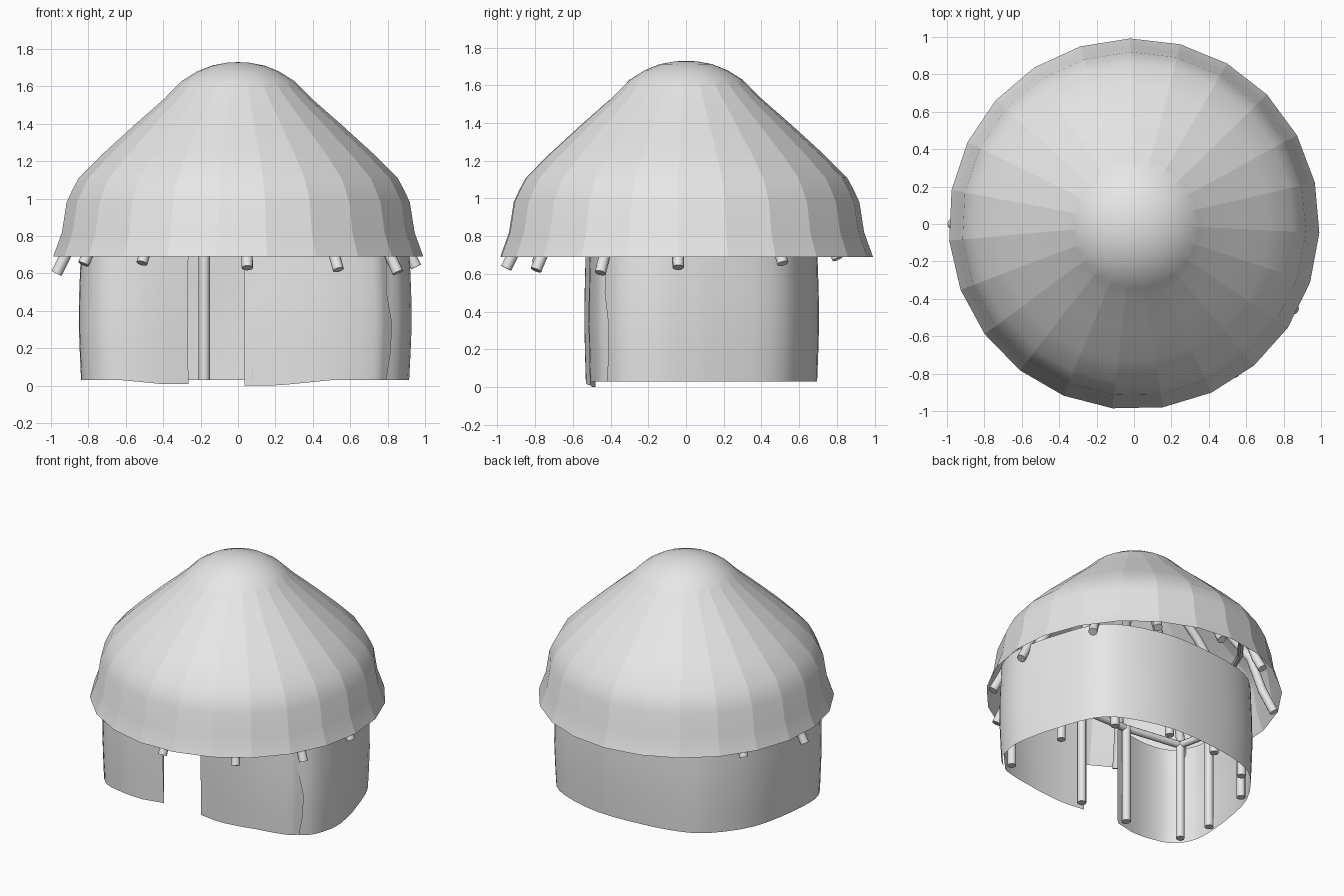
import bpy, bmesh, math
from mathutils import Vector
from mathutils.geometry import interpolate_bezier

if "Cube" in bpy.data.objects:
    bpy.data.objects.remove(bpy.data.objects["Cube"])

grey = bpy.data.materials.new("pale_grey")
grey.diffuse_color = (0.8, 0.8, 0.8, 1)
grey.use_nodes = True
grey.node_tree.nodes["Principled BSDF"].inputs["Base Color"].default_value = grey.diffuse_color


def add_mesh(name, verts, faces, angle=40, split=None):
    me = bpy.data.meshes.new(name)
    me.from_pydata([tuple(v) for v in verts], [], faces)
    me.materials.append(grey)
    ob = bpy.data.objects.new(name, me)
    bpy.context.collection.objects.link(ob)
    bm = bmesh.new()
    bm.from_mesh(me)
    bmesh.ops.recalc_face_normals(bm, faces=bm.faces)
    if split:
        bmesh.ops.split_edges(bm, edges=[e for e in bm.edges if split(e)])
    bm.to_mesh(me)
    bm.free()
    bpy.ops.object.select_all(action='DESELECT')
    ob.select_set(True)
    bpy.context.view_layer.objects.active = ob
    bpy.ops.object.shade_smooth_by_angle(angle=math.radians(angle))
    return ob


def pole(name, pts, r=0.03, n=12, closed=False):
    """Round pole swept along a list of points."""
    pts = [Vector(p) for p in pts]
    m = len(pts)
    verts, faces = [], []
    for i, p in enumerate(pts):
        if closed:
            d = pts[(i + 1) % m] - pts[i - 1]
        else:
            d = pts[min(i + 1, m - 1)] - pts[max(i - 1, 0)]
        d.normalize()
        ref = Vector((0, 0, 1)) if abs(d.z) < 0.97 else Vector((1, 0, 0))
        a = d.cross(ref).normalized()
        b = d.cross(a)
        verts += [p + r * (math.cos(t) * a + math.sin(t) * b)
                  for t in (k * math.tau / n for k in range(n))]
    for i in range(m if closed else m - 1):
        j = (i + 1) % m
        faces += [(i * n + k, i * n + (k + 1) % n, j * n + (k + 1) % n, j * n + k)
                  for k in range(n)]
    if not closed:
        faces += [tuple(range(n)), tuple(range((m - 1) * n, m * n))]
    return add_mesh(name, verts, faces)


def smooth_path(pts, steps=5):
    """Smooth plan curve through a few points."""
    p = [Vector((x, y, 0)) for x, y in pts]
    out = []
    for i in range(len(p) - 1):
        t0 = (p[i + 1] - p[max(i - 1, 0)]) / 6
        t1 = (p[min(i + 2, len(p) - 1)] - p[i]) / 6
        seg = interpolate_bezier(p[i], p[i] + t0, p[i + 1] - t1, p[i + 1], steps + 1)
        out += seg[:-1]
    return out + [p[-1]]


# height levels of the wall, outward bulge and raggedness of the end edge at each
LEVELS = [(0.03, 0.0, 0.0), (0.17, 0.008, 0.02), (0.33, 0.015, 0.045),
          (0.5, 0.012, -0.01), (0.75, 0.0, 0.0)]


def wall(name, plan, drop=lambda x: 0, ragged=False):
    path = smooth_path(plan, 3)
    m = len(path)
    verts, faces = [], []
    for k, (z, bulge, jag) in enumerate(LEVELS):
        for i, p in enumerate(path):
            q = p * (1 + bulge)
            if ragged and i in (0, m - 1):
                inward = path[1] - path[0] if i == 0 else path[-2] - path[-1]
                q = q + inward.normalized() * min(jag, inward.length * 0.9)
            q.z = z - (drop(p.x) if k == 0 else 0)
            verts.append(q)
    for k in range(len(LEVELS) - 1):
        faces += [(k * m + i, k * m + i + 1, (k + 1) * m + i + 1, (k + 1) * m + i)
                  for i in range(m - 1)]
    return add_mesh(name, verts, faces)


# roof: 23-sided thatch dome with rounded cap and crisp folds below the cap
SIDES = 23
PROFILE = [(0.992, 0.69), (0.945, 0.82), (0.92, 0.98), (0.89, 1.045), (0.855, 1.11),
           (0.73, 1.235), (0.56, 1.39), (0.40, 1.53), (0.345, 1.585), (0.30, 1.63),
           (0.22, 1.68), (0.14, 1.712), (0.06, 1.727)]
verts, faces = [], []
for r, z in PROFILE:
    for k in range(SIDES):
        a = math.radians(91.2) + k * math.tau / SIDES
        verts.append((r * math.cos(a), r * math.sin(a), z))
for i in range(len(PROFILE) - 1):
    faces += [(i * SIDES + k, i * SIDES + (k + 1) % SIDES,
               (i + 1) * SIDES + (k + 1) % SIDES, (i + 1) * SIDES + k) for k in range(SIDES)]
verts.append((0, 0, 1.73))
top = (len(PROFILE) - 1) * SIDES
faces += [(top + k, top + (k + 1) % SIDES, len(verts) - 1) for k in range(SIDES)]


def is_fold(e):
    a, b = (v.co.z for v in e.verts)
    return abs(a - b) > 1e-4 and max(a, b) < 1.64


add_mesh("roof", verts, faces, 60, is_fold)

# walls: long back wall wrapping the sides, two front panels beside the door
wall("back_wall", [(0.79, -0.42), (0.87, -0.34), (0.915, -0.16), (0.89, 0.02), (0.85, 0.17),
                   (0.74, 0.46), (0.57, 0.60), (0.24, 0.69), (-0.12, 0.68), (-0.39, 0.63),
                   (-0.57, 0.53), (-0.75, 0.28), (-0.825, -0.05), (-0.835, -0.32),
                   (-0.78, -0.45)], ragged=True)
wall("front_wall_left", [(-0.825, -0.35), (-0.775, -0.45), (-0.68, -0.515), (-0.5, -0.53),
                         (-0.265, -0.485)],
     drop=lambda x: 0.02 * max(0, min(1, (x + 0.62) / 0.2)))
wall("front_wall_right", [(0.035, -0.48), (0.25, -0.505), (0.5, -0.505), (0.72, -0.46),
                          (0.785, -0.41), (0.85, -0.34)],
     drop=lambda x: 0.03 * max(0, min(1, (0.5 - x) / 0.3)))

# posts under the ring beam
POSTS = [(0.07, -0.46), (0.75, -0.38), (0.72, 0.10), (0.56, 0.47), (0.2, 0.61),
         (-0.18, 0.62), (-0.52, 0.50), (-0.70, 0.28), (-0.79, -0.16), (-0.74, -0.40),
         (-0.32, -0.46)]
for i, (x, y) in enumerate(POSTS):
    pole(f"post_{i + 1}", [(x, y, 0.03), (x, y, 0.76)])

# ring beam joining the post tops
for i, (x, y) in enumerate(POSTS):
    x2, y2 = POSTS[(i + 1) % len(POSTS)]
    pole(f"ring_beam_{i + 1}", [(x, y, 0.75), (x2, y2, 0.75)], 0.025)

# rafters following the underside of the roof: direction in degrees and tip height
RAFTERS = [(149, 0.64), (180, 0.60), (209, 0.65), (237, 0.655), (273, 0.63), (304, 0.62),
           (332, 0.605), (357.5, 0.635), (33, 0.655), (60, 0.68), (90, 0.71), (120, 0.71)]
for i, (deg, tip) in enumerate(RAFTERS):
    a = math.radians(deg)
    line = [(0.965 - (tip - 0.61) * 0.5, tip), (0.87, 0.80), (0.79, 1.04), (0.55, 1.33),
            (0.28, 1.58), (0.04, 1.69)]
    pole(f"rafter_{i + 1}", [(r * math.cos(a), r * math.sin(a), z) for r, z in line])

# hoop tying the rafters together
pole("rafter_hoop", [(0.72 * math.cos(t), 0.72 * math.sin(t), 1.06)
                     for t in (k * math.tau / 24 for k in range(24))], 0.02, 8, True)
